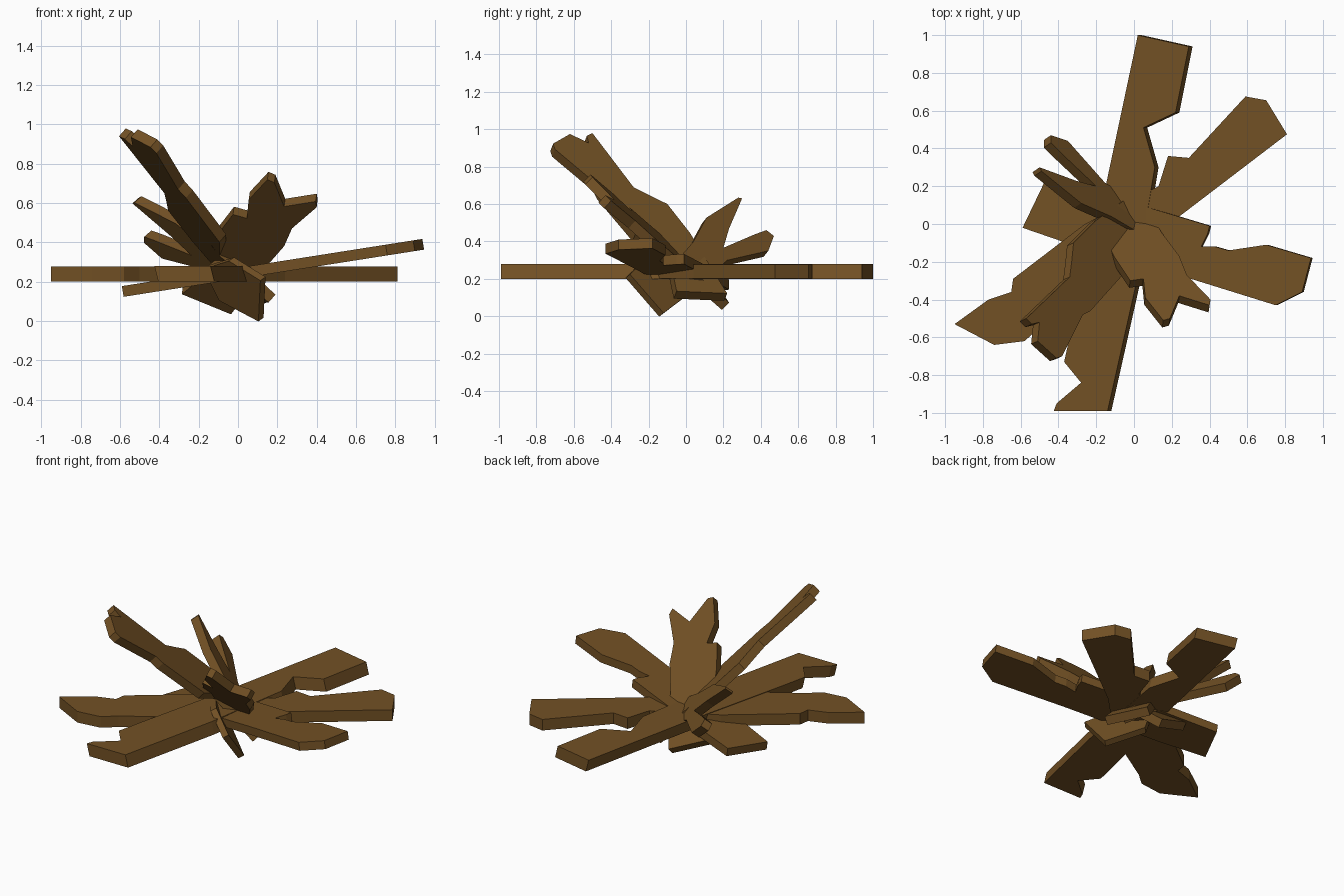
import bpy, bmesh
from mathutils import Vector

wood = bpy.data.materials.new("brown_wood")
wood.diffuse_color = (0.17, 0.082, 0.018, 1)


def slab(name, outline, z0, a=0.0, b=0.0, thick=0.055, push=None):
    """Plank whose top face lies on z = z0 + a*x + b*y, thickened downwards."""
    bm = bmesh.new()
    down = push or Vector((a, b, -1)).normalized() * thick
    top = [bm.verts.new((x, y, z0 + a * x + b * y)) for x, y in outline]
    low = [bm.verts.new(v.co + Vector(down)) for v in top]
    bm.faces.new(top)
    bm.faces.new(low[::-1])
    n = len(top)
    for i in range(n):
        j = (i + 1) % n
        bm.faces.new((top[j], top[i], low[i], low[j]))
    bmesh.ops.recalc_face_normals(bm, faces=bm.faces)
    me = bpy.data.meshes.new(name)
    bm.to_mesh(me)
    bm.free()
    me.materials.append(wood)
    ob = bpy.data.objects.new(name, me)
    bpy.context.collection.objects.link(ob)


# level planks lying along y and along the diagonal
slab("long_plank", [(.02, 1), (-.15, .2), (-.33, -.55), (-.37, -.73), (-.28, -.84),
                    (-.41, -.95), (-.425, -.99), (-.14, -.99), (.015, -.3), (.06, 0),
                    (.11, .3), (.05, .51), (.22, .59), (.29, .94)],
     .28, push=(.02, 0, -.08))
slab("diagonal_plank", [(.59, .675), (.29, .35), (.18, .36), (.13, .2), (-.26, 0),
                        (-.64, -.29), (-.65, -.36), (-.77, -.40), (-.95, -.53),
                        (-.74, -.64), (-.58, -.62), (-.5, -.55), (-.1, -.3),
                        (.24, .04), (.81, .475), (.70, .655)],
     .276, push=(0, 0, -.074))

# plank along x, gently rising to the right
slab("rising_plank", [(.937, -.18), (.70, -.11), (.5, -.14), (.43, -.12), (.355, -.12),
                      (.39, -.05), (.40, -.01), (.1, .08), (-.47, .23), (-.59, -.02),
                      (-.3, -.12), (.3, -.29), (.75, -.43), (.89, -.36)],
     .27, .157)

# steep shards, leaning out of the middle
slab("tall_shard", [(-.2, .02), (-.32, -.1), (-.33, -.2), (-.34, -.28), (-.57, -.5),
                    (-.54, -.53), (-.50, -.52), (-.51, -.62), (-.41, -.71), (-.38, -.70),
                    (-.27, -.48), (-.23, -.46), (-.06, -.27), (-.06, -.1), (.19, -.05),
                    (.08, .22)],
     .28, -.875, -.4)
slab("front_shard", [(.155, -.51), (.19, -.50), (.24, -.38), (.40, -.43), (.405, -.40),
                     (.28, -.27), (.24, -.17), (.15, -.05), (-.03, .23), (-.28, .16),
                     (-.07, -.05), (-.13, -.12), (-.10, -.18), (-.02, -.30), (.05, -.29),
                     (.06, -.39)],
     .29, -.14, -.96)
slab("back_shard", [(-.12, .04), (-.28, .11), (-.49, .28), (-.50, .30), (-.31, .23),
                    (-.20, .20), (-.38, .37), (-.44, .43), (-.44, .47), (-.35, .44),
                    (-.155, .22), (.12, .04), (.05, -.06)],
     .294, -1.14, -.78)

# short stub reaching the ground
slab("ground_stub", [(.14, -.30), (.13, -.12), (-.07, .02), (-.15, -.02), (-.02, -.2)],
     .05, -1.39, -1.23, .04)
